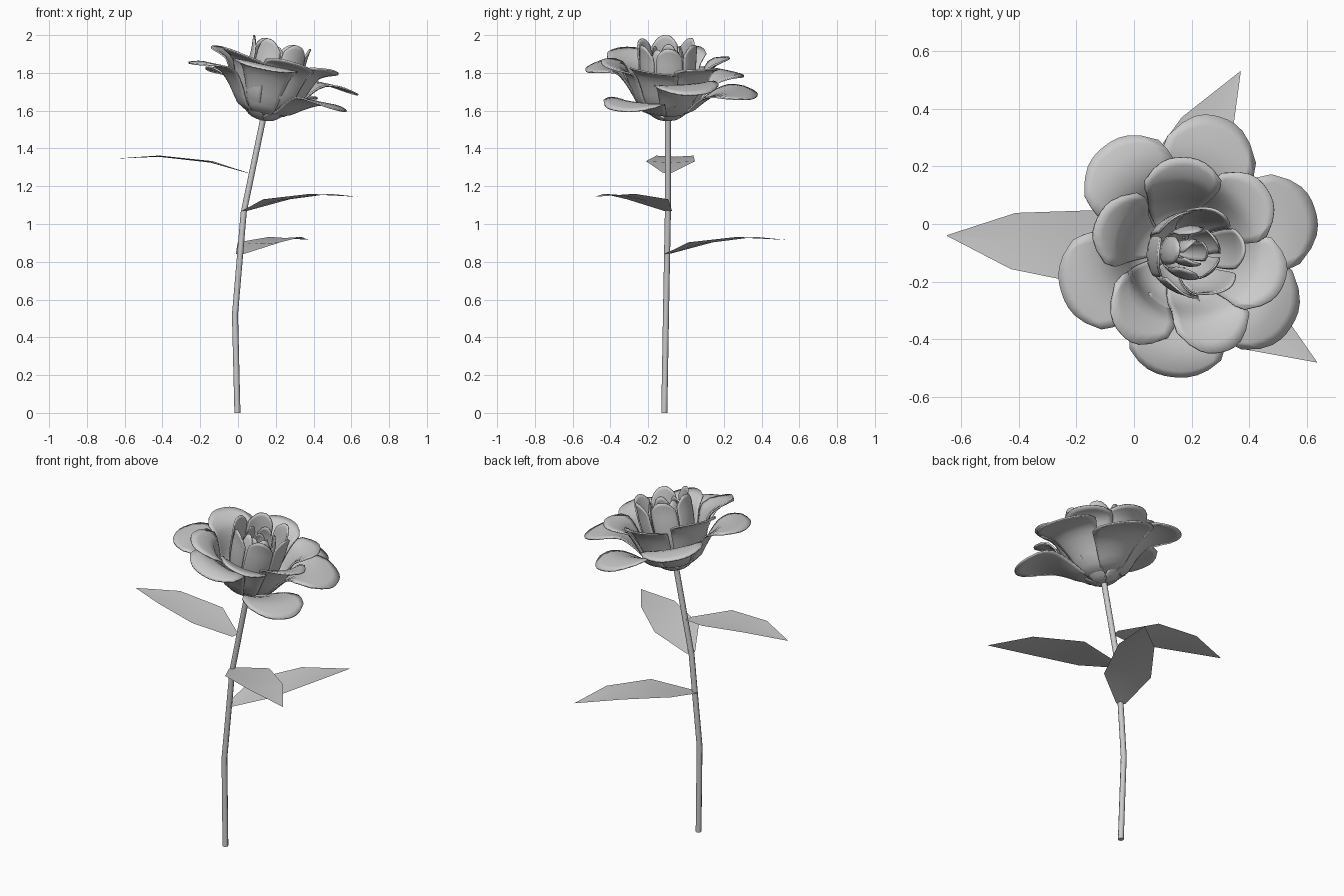
import bpy, math
from mathutils import Vector, Matrix

if "Cube" in bpy.data.objects:
    bpy.data.objects.remove(bpy.data.objects["Cube"])

TILT = Matrix.Translation((0.13, -0.098, 1.565)) @ Matrix.Rotation(math.radians(12), 4, 'Y')
CORE = Matrix.Translation((0.135, -0.1, 1.565)) @ Matrix.Rotation(math.radians(14), 4, 'Y')


def make_object(name, verts, faces, angle=60):
    me = bpy.data.meshes.new(name)
    me.from_pydata([tuple(v) for v in verts], [], faces)
    me.update()
    ob = bpy.data.objects.new(name, me)
    bpy.context.collection.objects.link(ob)
    bpy.ops.object.select_all(action='DESELECT')
    ob.select_set(True)
    bpy.context.view_layer.objects.active = ob
    bpy.ops.object.shade_smooth_by_angle(angle=math.radians(angle))
    return ob


def spline(pts, t):
    """Catmull-Rom point on an (r, z) profile, t in 0..1."""
    n = len(pts) - 1
    i = min(int(t * n), n - 1)
    f = t * n - i
    p = [Vector(pts[max(0, min(n, i + k))]) for k in (-1, 0, 1, 2)]
    return 0.5 * (2 * p[1] + (p[2] - p[0]) * f
                  + (2 * p[0] - 5 * p[1] + 4 * p[2] - p[3]) * f * f
                  + (3 * p[1] - p[0] - 3 * p[2] + p[3]) * f ** 3)


def petal(name, angle, profile, width, spread=0.53, tip=0.65, notch=0.2,
          rows=12, cols=10, thick=0.008, swirl=0.0, frame=TILT):
    """Petal swept round the flower axis: profile outwards, rounded at the tip.
    swirl pushes one edge outside its neighbour."""
    verts, faces = [], []
    for i in range(rows + 1):
        for j in range(cols + 1):
            s = 2 * j / cols - 1
            t = i / rows * (1 - notch * abs(s) ** 2.6)
            r, z = spline(profile, t)
            k = max(0, (t - 0.72) / 0.28)
            w = width * (1 - (1 - tip) * k * k)
            a = math.radians(angle) + s * min(spread, w / max(r, 0.01))
            r += swirl * s * t
            z -= swirl * s * t
            verts.append(frame @ Vector((r * math.cos(a), r * math.sin(a), z)))
    c = cols + 1
    for i in range(rows):
        for j in range(cols):
            a = i * c + j
            faces.append((a, a + c, a + c + 1, a + 1))
    ob = make_object(name, verts, faces)
    m = ob.modifiers.new("thickness", 'SOLIDIFY')
    m.thickness = thick
    m.offset = 0
    return ob


# Stem: eight-sided bent tube
path = [(-0.003, -0.115, 0), (-0.016, -0.106, 0.52), (0.03, -0.096, 1.06), (0.138, -0.096, 1.58)]
N = 8
verts = [(x + 0.016 * math.cos(k * math.tau / N), y + 0.016 * math.sin(k * math.tau / N), z)
         for x, y, z in path for k in range(N)]
faces = [(i * N + k, i * N + (k + 1) % N, (i + 1) * N + (k + 1) % N, (i + 1) * N + k)
         for i in range(len(path) - 1) for k in range(N)]
faces += [tuple(range(N))[::-1], tuple(range(3 * N, 4 * N))]
make_object("stem", verts, faces, 50)


# Leaves: low-poly blades with a faint fold (distance, height, half width)
def leaf(name, base, tip):
    base = Vector(base)
    d = Vector((tip[0] - base.x, tip[1] - base.y, 0))
    length = d.length
    d.normalize()
    side = Vector((-d.y, d.x, 0))
    verts = []
    for dist, h, w in ((0, 0, 0.025), (0.28, 0.055, 0.13), (0.67, 0.086, 0.098), (1, 0.076, 0.001)):
        for s in (-1, 0, 1):
            up = h + abs(s) * 0.06 * w
            verts.append(base + d * dist * length + side * s * w + Vector((0, 0, up)))
    faces = [(i * 3 + j, i * 3 + 3 + j, i * 3 + 4 + j, i * 3 + 1 + j)
             for i in range(3) for j in range(2)]
    make_object(name, verts, [f[::-1] for f in faces])


leaf("leaf_upper", (0.05, -0.098, 1.27), (-0.65, -0.04))
leaf("leaf_middle", (0.035, -0.095, 1.068), (0.635, -0.48))
leaf("leaf_lower", (0.01, -0.10, 0.84), (0.37, 0.53))

# Sepals under the bloom
for i in range(5):
    petal(f"sepal_{i + 1}", 20 + i * 72, [(0.012, -0.015), (0.06, -0.005), (0.1, 0.025), (0.125, 0.055)],
          0.05, spread=0.7, tip=0.2, notch=0.4, rows=6, cols=6, thick=0.003)

# Outer petals: angle, tip radius, tip height
for i, (a, R, H) in enumerate([(73, 0.49, 0.14), (127, 0.46, 0.18), (198, 0.455, 0.20),
                               (263, 0.435, 0.25), (327, 0.475, 0.12), (18, 0.485, 0.22)]):
    prof = [(0.02, 0.015), (0.13, 0.04), (0.205, 0.6 * H + 0.015),
            (0.28, H + 0.005), (0.37, H + 0.022), (R, H)]
    petal(f"outer_petal_{i + 1}", a, prof, 0.178, spread=0.53, tip=0.78, notch=0.14)

# Cup petals: steep wall flaring at the rim
cup = [(0.02, 0.02), (0.125, 0.05), (0.18, 0.12), (0.21, 0.2), (0.255, 0.28), (0.35, 0.315)]
for i, (a, d) in enumerate(((94, -0.02), (160, 0), (229, 0.025), (288, 0.015), (342, 0), (39, 0))):
    prof = cup[:-1] + [(cup[-1][0] + d, cup[-1][1])]
    petal(f"cup_petal_{i + 1}", a, prof, 0.148, spread=0.54, tip=0.8, notch=0.13, swirl=0.012)

# Upright inner petals
inner = [(0.02, 0.03), (0.09, 0.07), (0.13, 0.16), (0.145, 0.27), (0.148, 0.35), (0.155, 0.41)]
for i in range(6):
    petal(f"inner_petal_{i + 1}", 5 + i * 60, inner, 0.072, spread=0.5, tip=0.65,
          notch=0.17, swirl=0.006, frame=CORE)

# Heart of the flower
for name, n, a0, r, top, w in (("heart_petal", 5, 30, 0.09, 0.38, 0.05),
                               ("bud_petal", 3, 10, 0.045, 0.35, 0.038)):
    prof = [(0.01, 0.03), (0.75 * r, 0.1), (r, 0.22), (r, 0.31), (0.8 * r, top)]
    for i in range(n):
        petal(f"{name}_{i + 1}", a0 + i * 360 / n, prof, w, spread=0.85, tip=0.6,
              notch=0.2, rows=9, cols=6, thick=0.006, frame=CORE)
